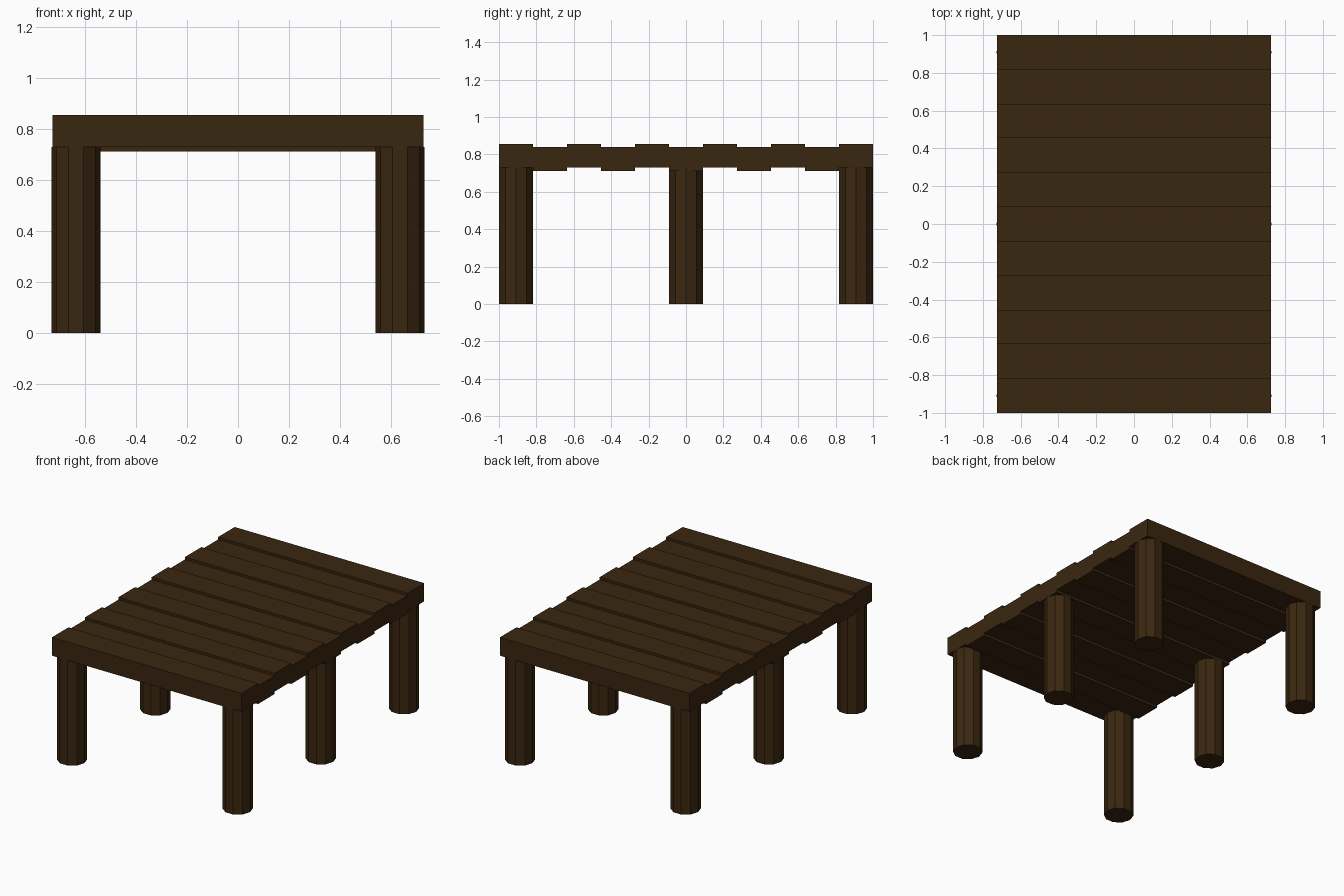
import bpy

if "Cube" in bpy.data.objects:
    bpy.data.objects.remove(bpy.data.objects["Cube"])

# One dark wood colour
wood = bpy.data.materials.new("dark brown wood")
wood.diffuse_color = (0.042, 0.0195, 0.005, 1)
wood.use_nodes = True
wood.node_tree.nodes["Principled BSDF"].inputs["Base Color"].default_value = wood.diffuse_color

PLANKS = 11
WIDTH = 2 / PLANKS
HALF_X = 0.7255
THICK = 0.126


def finish(name):
    ob = bpy.context.object
    ob.name = name
    ob.data.materials.append(wood)
    return ob


# Table top: planks running across x, alternately raised and lowered
for i in range(PLANKS):
    top = 0.855 if i % 2 == 0 else 0.838
    y = -1 + WIDTH * (i + 0.5)
    bpy.ops.mesh.primitive_cube_add(size=1, location=(0, y, top - THICK / 2))
    plank = finish(f"plank_{i + 1}")
    plank.scale = (2 * HALF_X, WIDTH, THICK)

# Six ten-sided legs, with a corner pointing along x
LEG_H = 0.729
for side, x in (("left", -0.634), ("right", 0.634)):
    for place, y in (("front", -0.909), ("middle", 0), ("back", 0.909)):
        bpy.ops.mesh.primitive_cylinder_add(
            vertices=10, radius=0.095, depth=LEG_H,
            location=(x, y, LEG_H / 2), rotation=(0, 0, 3.14159265 / 2))
        finish(f"{place}_{side}_leg")
